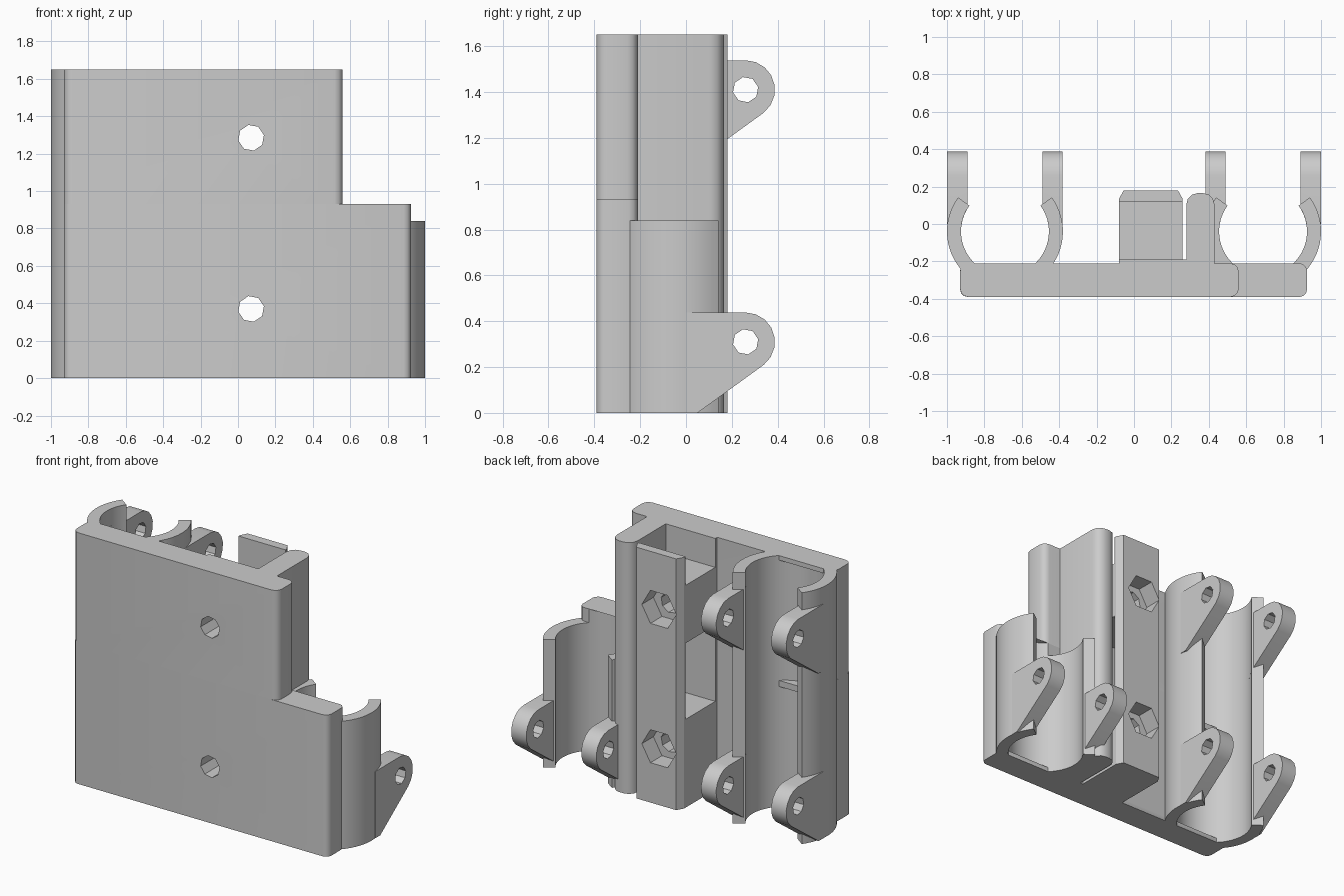
import bpy
import bmesh
import math
from mathutils import Vector

cube = bpy.data.objects.get("Cube")
if cube:
    bpy.data.objects.remove(cube, do_unlink=True)

# One plain grey plastic
grey = bpy.data.materials.new("grey_plastic")
grey.use_nodes = True
COLOUR = (0.6, 0.6, 0.6, 1)
grey.diffuse_color = COLOUR
grey.node_tree.nodes["Principled BSDF"].inputs["Base Color"].default_value = COLOUR

HEIGHT, STEP, CLIP = 1.65, 0.93, 0.84
BACK, FRONT = -0.21, -0.39
CLIP_Y, INNER, OUTER = -0.04, 0.235, 0.31
HOLE_X, HOLE_Z = 0.07, (0.37, 1.285)


def prism(name, solids):
    """Each solid is (outline, axis, low, high): an outline extruded along an axis."""
    place = {"x": lambda a, b, t: (t, a, b),
             "y": lambda a, b, t: (a, t, b),
             "z": lambda a, b, t: (a, b, t)}
    bm = bmesh.new()
    for outline, axis, low, high in solids:
        face = bm.faces.new([bm.verts.new(place[axis](a, b, low)) for a, b in outline])
        out = bmesh.ops.extrude_face_region(bm, geom=[face])
        tops = [v for v in out["geom"] if isinstance(v, bmesh.types.BMVert)]
        shift = Vector(place[axis](0, 0, high - low))
        bmesh.ops.translate(bm, verts=tops, vec=shift)
    bmesh.ops.recalc_face_normals(bm, faces=bm.faces)
    mesh = bpy.data.meshes.new(name)
    bm.to_mesh(mesh)
    bm.free()
    mesh.materials.append(grey)
    obj = bpy.data.objects.new(name, mesh)
    bpy.context.collection.objects.link(obj)
    return obj


def arc(cx, cy, r, start, end, steps):
    angles = [math.radians(start + (end - start) * i / steps) for i in range(steps + 1)]
    return [(cx + r * math.cos(a), cy + r * math.sin(a)) for a in angles]


def ngon(cx, cy, r, sides, turn=0):
    return arc(cx, cy, r, turn, turn + 360, sides)[:-1]


def rect(x0, x1, y0, y1):
    return [(x0, y0), (x1, y0), (x1, y1), (x0, y1)]


def rounded(x0, x1, y0, y1, r, corners=(1, 1, 1, 1)):
    """Rectangle with chosen corners rounded, counter-clockwise from lower left."""
    spots = ((x0, y0, 1, 1), (x1, y0, -1, 1), (x1, y1, -1, -1), (x0, y1, 1, -1))
    points = []
    for i, (x, y, sx, sy) in enumerate(spots):
        if corners[i]:
            points += arc(x + sx * r, y + sy * r, r, 180 + 90 * i, 270 + 90 * i, 3)
        else:
            points.append((x, y))
    return points


def activate(obj):
    bpy.ops.object.select_all(action="DESELECT")
    obj.select_set(True)
    bpy.context.view_layer.objects.active = obj


def cut(obj, cutter):
    mod = obj.modifiers.new("cut", "BOOLEAN")
    mod.operation, mod.solver, mod.object = "DIFFERENCE", "EXACT", cutter
    activate(obj)
    bpy.ops.object.modifier_apply(modifier=mod.name)


def smooth(obj):
    activate(obj)
    bpy.ops.object.shade_smooth_by_angle(angle=math.radians(31))


# Cutters: screw holes, nut pockets, tube grooves and tube bores
screws = prism("screw_cutter", [(ngon(HOLE_X, z, 0.07, 8, 12), "y", -1, 1) for z in HOLE_Z])
nuts = prism("nut_cutter", [(ngon(HOLE_X, z, 0.125, 6), "y", 0.06, 1) for z in HOLE_Z])
grooves = prism("groove_cutter",
                [(ngon(-0.69, CLIP_Y, INNER, 48), "z", a, b) for a, b in ((0.03, 0.79), (0.83, 1.62))]
                + [(ngon(0.69, CLIP_Y, INNER, 48), "z", 0.03, STEP)])
bores = prism("bore_cutter",
              [(ngon(s * 0.69, CLIP_Y, INNER, 48), "z", -1, 3) for s in (-1, 1)])
cutters = [screws, nuts, grooves, bores]

# Stepped backing plate, with shallow grooves and end lips for the tubes
lower_plate = prism("lower_plate", [(rounded(-0.93, 0.925, FRONT, BACK, 0.04), "z", 0, STEP)])
upper_plate = prism("upper_plate", [(rounded(-0.93, 0.56, FRONT, BACK, 0.045), "z", STEP, HEIGHT)])
for plate in (lower_plate, upper_plate):
    cut(plate, grooves)
    cut(plate, screws)
    smooth(plate)

# Central rib with a rounded edge
rib = prism("central_rib", [(rounded(0.28, 0.43, BACK, 0.165, 0.06, (0, 0, 1, 1)), "z", 0, HEIGHT)])
smooth(rib)

# Nut strip, held off the plate by two bosses
pad = prism("boss_pad", [(rect(-0.08, 0.28, BACK, -0.19), "z", 0, HEIGHT)])
strip = prism("nut_strip", [([(-0.08, 0.12), (0.26, 0.12), (0.26, 0.135), (0.235, 0.18),
                              (-0.055, 0.18), (-0.08, 0.135)], "z", 0, HEIGHT)])
low_boss = prism("lower_boss", [(rect(-0.08, 0.26, -0.19, 0.12), "z", 0, 0.58)])
high_boss = prism("upper_boss", [(rect(-0.08, 0.26, -0.19, 0.12), "z", 1.08, 1.46)])
for part in (pad, strip, low_boss, high_boss):
    cut(part, screws)
    if part is not pad:
        cut(part, nuts)


def lug_outline(z):
    """Side outline of a pierced ear, tapering down into the clip arm."""
    return ([(0.0, z - 0.31), (0.05, z - 0.31)] + arc(0.26, z, 0.128, -52, 90, 7)
            + [(0.0, z + 0.128)])


# Tube clips: two curved arms each, with pierced ears
for clip, side, top, lug_heights in (("right", -1, HEIGHT, (0.31, 1.41)),
                                     ("left", 1, CLIP, (0.31,))):
    cx = side * 0.69
    for where, s in (("inner", -side), ("outer", side)):
        a0, a1 = (36, -50) if s > 0 else (144, 230)
        ring = arc(cx, CLIP_Y, OUTER, a0, a1, 16) + arc(cx, CLIP_Y, INNER, a1, a0, 16)
        arm = prism(f"{clip}_clip_{where}_arm", [(ring, "z", 0, top)])
        smooth(arm)
        x0, x1 = sorted((cx + s * 0.2, cx + s * 0.309))
        for i, z in enumerate(lug_heights):
            lug = prism(f"{clip}_clip_{where}_lug_{i + 1}", [(lug_outline(z), "x", x0, x1)])
            pin = prism("pin_cutter", [(ngon(0.26, z, 0.056, 8, 12), "x", -2, 2)])
            cutters.append(pin)
            cut(lug, bores)
            cut(lug, pin)
            smooth(lug)

for cutter in cutters:
    bpy.data.objects.remove(cutter, do_unlink=True)
